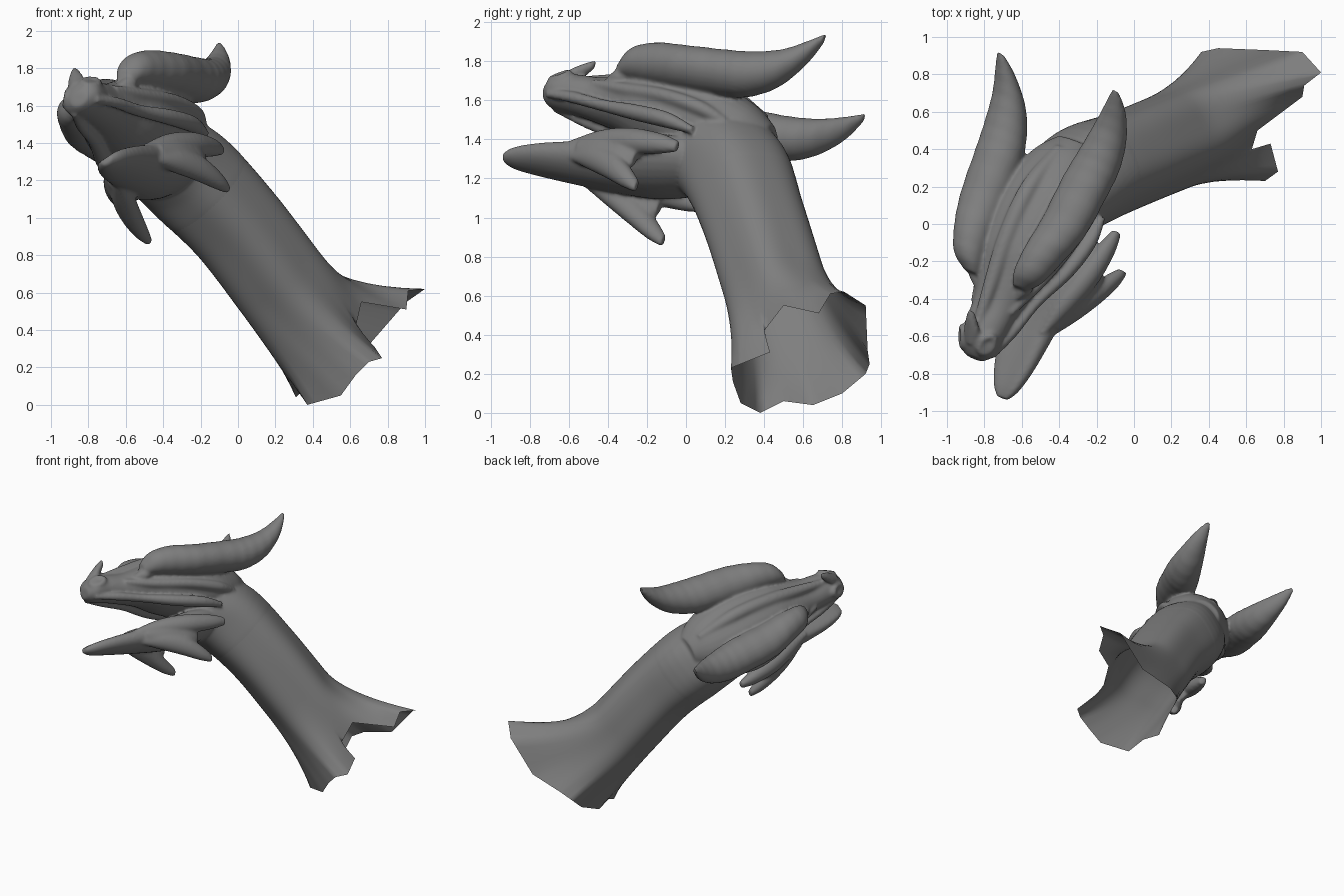
import bpy, bmesh
from math import sin, cos, pi
from mathutils import Vector, Matrix

# Head frame: X = side, Y = backwards from the nose tip, Z = up (turned and rolled)
back = Vector((0.40, 0.90, -0.16)).normalized()
side = Vector((0.80, -0.26, 0.53))
side = (side - back * side.dot(back)).normalized()
up = side.cross(back)
HEAD = Matrix.Translation((-0.87, -0.70, 1.67)) @ Matrix((side, back, up)).transposed().to_4x4()

hide = bpy.data.materials.new("dark_grey")
hide.diffuse_color = (0.21, 0.21, 0.21, 1)


def smooth_rows(rows, steps):
    """Catmull-Rom interpolation through rows of numbers."""
    rows = [Vector(r) for r in rows]
    out = []
    for i in range(len(rows) - 1):
        p0, p1 = rows[max(i - 1, 0)], rows[i]
        p2, p3 = rows[i + 1], rows[min(i + 2, len(rows) - 1)]
        for k in range(steps):
            t = k / steps
            out.append(0.5 * (2 * p1 + (p2 - p0) * t + (2 * p0 - 5 * p1 + 4 * p2 - p3) * t * t
                              + (3 * p1 - p0 - 3 * p2 + p3) * t ** 3))
    return out + [rows[-1]]


def skin(bm, rings, caps):
    vs = [[bm.verts.new(p) for p in r] for r in rings]
    n = len(vs[0])
    for a, b in zip(vs, vs[1:]):
        for i in range(n):
            bm.faces.new((a[i], a[(i + 1) % n], b[(i + 1) % n], b[i]))
    for c in caps:
        bm.faces.new(vs[c])


def loft(bm, rows, mirror=False, dish=0.0, ribs=0.0, n=28):
    """Closed body from elliptical sections (x, y, z, rx, rz) along Y."""
    for sx in ((1, -1) if mirror else (1,)):
        rings = []
        for k, (x, y, z, rx, rz) in enumerate(smooth_rows(rows, 6)):
            f = 1 + ribs * sin(k * 1.9)
            rx, rz = max(rx, 0.004) * f, max(rz, 0.004) * f
            ring = []
            for i in range(n):
                a = 2 * pi * i / n
                dz = dish * rz * max(sin(a), 0) ** 3
                ring.append((sx * (x + rx * cos(a)), y, z + rz * sin(a) - dz))
            rings.append(ring)
        skin(bm, rings, (0, -1))


def spans(rows):
    """(y, half width, top, bottom) -> centred loft rows."""
    return [(0, y, (t + b) / 2, w, (t - b) / 2) for y, w, t, b in rows]


def finish(bm, name):
    bmesh.ops.recalc_face_normals(bm, faces=bm.faces)
    me = bpy.data.meshes.new(name)
    bm.to_mesh(me)
    bm.free()
    me.shade_smooth()
    me.materials.append(hide)
    ob = bpy.data.objects.new(name, me)
    bpy.context.collection.objects.link(ob)
    return ob


# Neck: folded tube that flares to a ragged open rim
rim = [Vector(p) for p in (
    (0.37, 0.38, 0.0), (0.55, 0.28, 0.05), (0.63, 0.24, 0.16), (0.70, 0.23, 0.23), (0.77, 0.28, 0.25),
    (0.73, 0.43, 0.31), (0.63, 0.40, 0.42), (0.66, 0.50, 0.55), (0.90, 0.68, 0.51), (0.91, 0.74, 0.61),
    (1.0, 0.81, 0.62), (0.90, 0.92, 0.55), (0.70, 0.93, 0.32), (0.45, 0.94, 0.25), (0.36, 0.92, 0.20),
    (0.36, 0.80, 0.10), (0.31, 0.65, 0.04), (0.33, 0.50, 0.06))]
SUB = 4
edge = [p.lerp(rim[(i + 1) % len(rim)], k / SUB) for i, p in enumerate(rim) for k in range(SUB)]
count = len(edge)
soft = [sum((edge[(i + d) % count] for d in range(-4, 5)), Vector()) / 9 for i in range(count)]
ref = rim[0] - Vector((0.60, 0.58, 0.30))
path = smooth_rows([(-0.52, 0.02, 1.43, 0.19), (-0.41, 0.13, 1.34, 0.25), (-0.255, 0.26, 1.215, 0.275),
                    (-0.02, 0.355, 0.97, 0.262), (0.21, 0.45, 0.67, 0.26)], 6)
rings, centres = [], []
for i, row in enumerate(path):
    c = Vector(row[:3])
    t = (Vector(path[min(i + 1, len(path) - 1)][:3]) - Vector(path[max(i - 1, 0)][:3])).normalized()
    e1 = (ref - t * ref.dot(t)).normalized()
    e2 = e1.cross(t)
    fold = 0.045 * i / len(path)
    ring = []
    for k in range(count):
        a = 2 * pi * k / count
        ring.append(c + (e1 * cos(a) + e2 * sin(a)) * row[3] * (1 + fold * cos(5 * a + 0.6)))
    rings.append(ring)
    centres.append(c)
tube = list(rings)
last = rings[-1]
for j in range(1, 11):
    s = j / 10
    rings.append([p * (1 - s) ** 2 + (p + t * 0.2) * 2 * s * (1 - s) + w.lerp(q, s * s) * s * s
                  for p, q, w in zip(last, edge, soft)])
bm = bmesh.new()
skin(bm, rings[14:], ())
finish(bm, "neck")

# Head: neck root, a sleeve that fuses with the skull and sinks into the neck
bm = bmesh.new()
inv = HEAD.inverted()
skin(bm, [[inv @ (c + (p - c) * (1.005 if i < 15 else 1.005 - 0.01 * (i - 14))) for p in r]
          for i, (r, c) in enumerate(zip(tube[:18], centres))], (0, -1))
# Skull and snout
loft(bm, spans([(-0.005, 0.05, 0.00, -0.08), (0.05, 0.11, 0.06, -0.11), (0.17, 0.12, 0.08, -0.12),
                (0.30, 0.135, 0.085, -0.14), (0.45, 0.18, 0.12, -0.17), (0.60, 0.23, 0.16, -0.23),
                (0.80, 0.26, 0.17, -0.28), (1.00, 0.26, 0.14, -0.30), (1.18, 0.20, 0.07, -0.26),
                (1.29, 0.11, -0.01, -0.18)]))
# Crest along the middle and nose horn
loft(bm, [(0, 0.12, 0.06, 0.02, 0.02), (0, 0.35, 0.10, 0.04, 0.04), (0, 0.65, 0.15, 0.05, 0.05),
          (0, 0.95, 0.14, 0.05, 0.05), (0, 1.22, 0.03, 0.03, 0.03)])
loft(bm, [(0, 0.04, 0.04, 0.03, 0.03), (0, 0.10, 0.08, 0.05, 0.045), (0, 0.15, 0.13, 0.035, 0.04),
          (0, 0.195, 0.175, 0.018, 0.025)])
# Brows that grow into the horns
loft(bm, [(0.16, 0.41, 0.08, 0.04, 0.04), (0.20, 0.48, 0.11, 0.085, 0.08), (0.235, 0.62, 0.115, 0.11, 0.105),
          (0.27, 0.80, 0.10, 0.13, 0.11), (0.29, 1.05, 0.10, 0.135, 0.115), (0.31, 1.20, 0.11, 0.125, 0.115),
          (0.335, 1.35, 0.16, 0.097, 0.10), (0.365, 1.47, 0.255, 0.058, 0.07),
          (0.382, 1.54, 0.35, 0.022, 0.026)], True, ribs=0.01)
# Cheek ridges, lip ridges and eyes
loft(bm, [(0.12, 0.28, 0.00, 0.02, 0.02), (0.18, 0.50, -0.04, 0.04, 0.035), (0.235, 0.75, -0.07, 0.05, 0.04),
          (0.25, 0.98, -0.11, 0.045, 0.04), (0.22, 1.12, -0.14, 0.02, 0.02)], True)
loft(bm, [(0.07, 0.04, -0.08, 0.02, 0.02), (0.115, 0.20, -0.10, 0.03, 0.03),
          (0.15, 0.40, -0.135, 0.035, 0.03), (0.22, 0.62, -0.18, 0.045, 0.04),
          (0.255, 0.82, -0.21, 0.045, 0.04), (0.25, 0.98, -0.24, 0.02, 0.02)], True)
loft(bm, [(0.14, 0.36, 0.03, 0.01, 0.01), (0.16, 0.42, 0.035, 0.045, 0.04), (0.18, 0.49, 0.03, 0.01, 0.01)], True)
# Nostril rims
for sx in (1, -1):
    place = Matrix.Translation((sx * 0.08, 0.075, 0.025)) @ Matrix.Rotation(sx * 0.9, 4, 'Y') \
        @ Matrix.Rotation(0.45, 4, 'X')
    loops = []
    for i in range(20):
        a = 2 * pi * i / 20
        loops.append([place @ Vector(((0.036 + 0.02 * cos(b)) * cos(a),
                                      (0.052 + 0.02 * cos(b)) * sin(a), 0.02 * sin(b)))
                      for b in (2 * pi * j / 10 for j in range(10))])
    skin(bm, loops + loops[:1], ())
# Lower jaw with a dished top
loft(bm, spans([(-0.085, 0.035, -0.43, -0.475), (-0.02, 0.08, -0.39, -0.495), (0.12, 0.125, -0.35, -0.50),
                (0.35, 0.165, -0.295, -0.505), (0.55, 0.20, -0.23, -0.505), (0.75, 0.23, -0.18, -0.49),
                (0.95, 0.20, -0.18, -0.44), (1.10, 0.12, -0.22, -0.38)]), dish=0.55)
# Jaw spikes: upper pair pointing back, lower pair pointing down, web between them
loft(bm, [(0.12, 0.30, -0.37, 0.02, 0.02), (0.18, 0.48, -0.36, 0.06, 0.06), (0.235, 0.66, -0.36, 0.07, 0.07),
          (0.275, 0.84, -0.365, 0.05, 0.055), (0.29, 0.955, -0.37, 0.024, 0.03)], True)
loft(bm, [(0.12, 0.32, -0.43, 0.02, 0.03), (0.17, 0.46, -0.45, 0.06, 0.07), (0.22, 0.60, -0.50, 0.062, 0.08),
          (0.25, 0.72, -0.57, 0.047, 0.062), (0.262, 0.81, -0.625, 0.024, 0.034)], True)
loft(bm, [(0.15, 0.36, -0.40, 0.03, 0.04), (0.19, 0.50, -0.41, 0.055, 0.10), (0.225, 0.64, -0.43, 0.05, 0.11),
          (0.235, 0.73, -0.44, 0.03, 0.06)], True)
bmesh.ops.remove_doubles(bm, verts=bm.verts, dist=1e-6)
head = finish(bm, "head")
head.matrix_world = HEAD
m = head.modifiers.new("fuse", 'REMESH')
m.mode, m.voxel_size, m.use_smooth_shade = 'VOXEL', 0.01, True
s = head.modifiers.new("soften", 'SMOOTH')
s.factor, s.iterations = 0.5, 10
